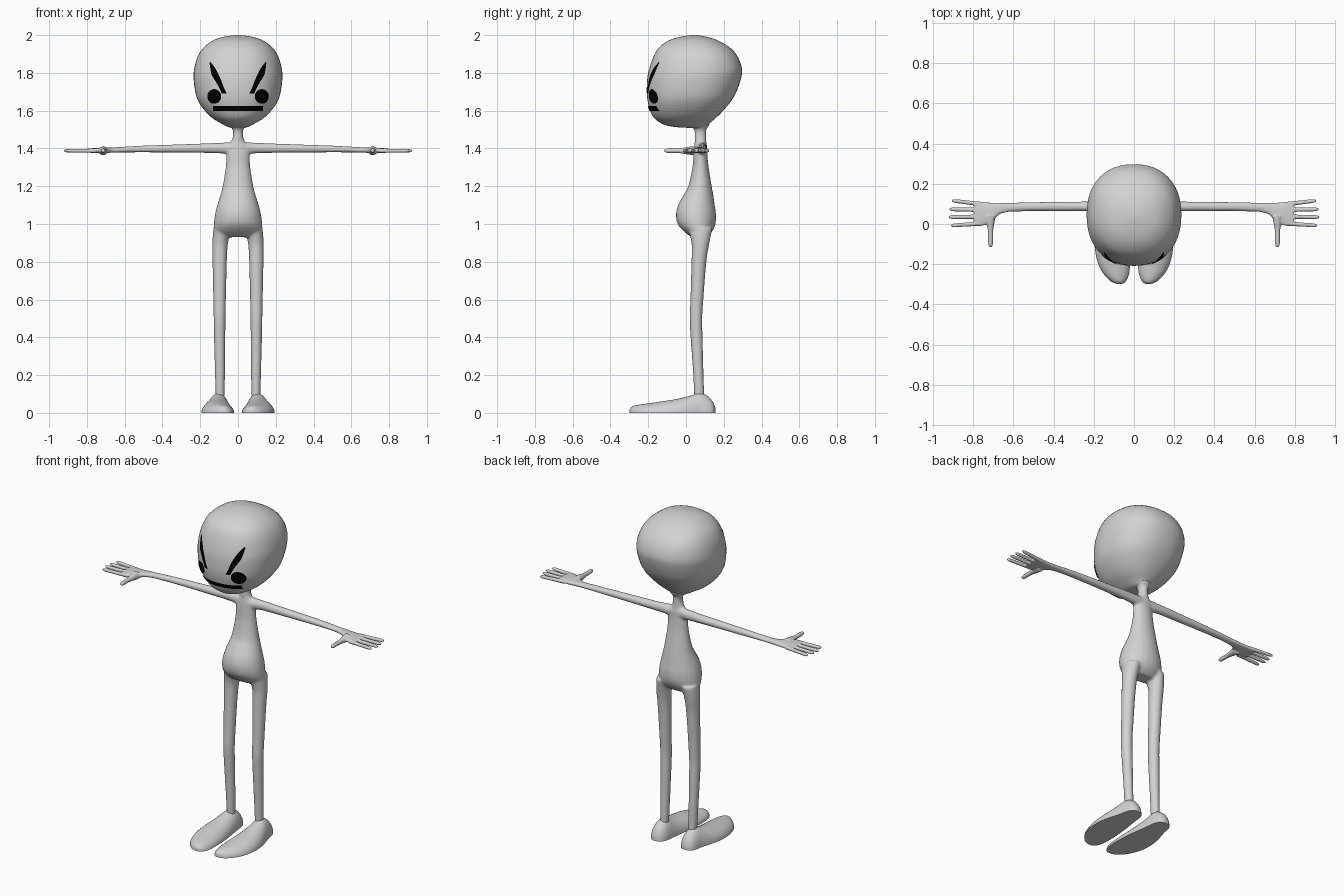
import bpy, bmesh, math
from mathutils import Vector
from mathutils.bvhtree import BVHTree

cube = bpy.data.objects.get("Cube")
if cube:
    bpy.data.objects.remove(cube, do_unlink=True)


def material(name, value):
    mat = bpy.data.materials.new(name)
    mat.use_nodes = True
    colour = (value, value, value, 1)
    mat.diffuse_color = colour
    mat.node_tree.nodes["Principled BSDF"].inputs["Base Color"].default_value = colour
    return mat


skin = material("light grey skin", 0.65)
ink = material("black face paint", 0.0)


def resample(rows, steps):
    """Smooth curve through rows of numbers."""
    out = []
    last = len(rows) - 1
    for i in range(last):
        a, b, c, d = (rows[j] for j in (max(i - 1, 0), i, i + 1, min(i + 2, last)))
        for s in range(steps):
            t = s / steps
            out.append([q + t / 2 * (r - p + t * (2 * p - 5 * q + 4 * r - w + t * (3 * (q - r) + w - p)))
                        for p, q, r, w in zip(a, b, c, d)])
    return out + [list(rows[last])]


def loft(bm, axis, rows, steps=4, sides=24, power=2.0, flat=False, flip=False):
    """Rows are position, u low, u high, v low, v high across the axis."""
    rings = []
    for pos, u0, u1, v0, v1 in resample(rows, steps):
        ring = []
        for k in range(sides):
            ang = math.tau * k / sides
            c, s = (math.copysign(abs(f) ** (2 / power), f) for f in (math.cos(ang), math.sin(ang)))
            u = (u0 + u1) / 2 + c * (u1 - u0) / 2
            v = v0 + (v1 - v0) * (max(s, 0) if flat else (s + 1) / 2)
            x, y, z = {"x": (pos, u, v), "y": (u, pos, v), "z": (u, v, pos)}[axis]
            ring.append(bm.verts.new((-x if flip else x, y, z)))
        rings.append(ring)
    for a, b in zip(rings, rings[1:]):
        for k in range(sides):
            n = (k + 1) % sides
            bm.faces.new((a[k], a[n], b[n], b[k]))
    bm.faces.new(rings[0])
    bm.faces.new(rings[-1])


def finish(name, bm, mat, voxel=0, rounds=0, mirror=False):
    bmesh.ops.recalc_face_normals(bm, faces=bm.faces)
    mesh = bpy.data.meshes.new(name)
    bm.to_mesh(mesh)
    bm.free()
    mesh.materials.append(mat)
    obj = bpy.data.objects.new(name, mesh)
    bpy.context.scene.collection.objects.link(obj)
    bpy.ops.object.select_all(action="DESELECT")
    obj.select_set(True)
    bpy.context.view_layer.objects.active = obj
    bpy.ops.object.shade_smooth_by_angle(angle=math.radians(50))
    if voxel:
        mod = obj.modifiers.new("blend", "REMESH")
        mod.mode = "VOXEL"
        mod.voxel_size = voxel
        mod.use_smooth_shade = True
        mod = obj.modifiers.new("soften", "SMOOTH")
        mod.factor = 0.5
        mod.iterations = rounds
    if mirror:
        mod = obj.modifiers.new("mirror", "MIRROR")
        mod.use_mirror_merge = False
    return obj


def centred(rows):
    return [(z, -w, w, y0, y1) for z, w, y0, y1 in rows]


# Head
bm = bmesh.new()
loft(bm, "z", centred([
    (1.508, .03, .03, .105), (1.515, .055, -.07, .11), (1.53, .085, -.125, .122),
    (1.56, .135, -.168, .157), (1.6, .176, -.19, .197), (1.65, .21, -.203, .238),
    (1.7, .226, -.208, .267), (1.77, .235, -.205, .291), (1.82, .232, -.195, .296),
    (1.88, .216, -.175, .277), (1.93, .186, -.147, .238), (1.97, .135, -.095, .173),
    (1.99, .08, -.035, .115), (2.0, .015, .025, .055)]), sides=48, power=2.25)
head = finish("head", bm, skin)
surface = BVHTree.FromPolygons([v.co for v in head.data.vertices],
                               [p.vertices for p in head.data.polygons])

# Body: neck, torso, arms and legs blended together
bm = bmesh.new()
loft(bm, "z", centred([
    (.93, .1, .03, .11), (.96, .127, -.01, .138), (1.0, .128, -.044, .156),
    (1.05, .122, -.053, .159), (1.1, .11, -.042, .152), (1.15, .094, -.015, .145),
    (1.2, .081, .012, .136), (1.3, .065, .034, .12), (1.37, .062, .04, .113),
    (1.41, .06, .043, .112), (1.43, .042, .046, .108), (1.46, .028, .045, .107),
    (1.5, .029, .043, .108), (1.53, .055, .01, .13)]))
for flip in (False, True):
    loft(bm, "z", [
        (.08, .072, .118, .043, .098), (.2, .069, .122, .038, .093),
        (.4, .067, .127, .024, .088), (.5, .066, .129, .019, .086),
        (.6, .064, .131, .023, .092), (.8, .059, .135, .029, .108),
        (.9, .053, .136, .029, .124), (.98, .035, .13, .01, .14)], flip=flip)
    loft(bm, "x", [
        (.02, .045, .11, 1.365, 1.435), (.1, .062, .112, 1.374, 1.43),
        (.25, .063, .112, 1.377, 1.424), (.5, .064, .109, 1.379, 1.415),
        (.66, .058, .104, 1.378, 1.406)], flip=flip)
finish("body", bm, skin, voxel=.007, rounds=5)

# Hands: palm, four fingers and thumb
bm = bmesh.new()
loft(bm, "x", [
    (.62, .061, .104, 1.38, 1.406), (.67, .048, .105, 1.378, 1.405),
    (.71, .005, .106, 1.375, 1.404), (.76, -.008, .11, 1.376, 1.402),
    (.795, -.008, .11, 1.379, 1.399)], power=2.6)
for base, tip, reach in ((.098, .116, .905), (.07, .073, .918), (.037, .034, .922), (.003, -.008, .91)):
    rows = []
    for t, r in ((0, .012), (.5, .0105), (.9, .0095), (1, .004)):
        y = base + (tip - base) * t
        rows.append((.75 + (reach - .75) * t, y - r, y + r, 1.388 - r, 1.388 + r))
    loft(bm, "x", rows, sides=12)
loft(bm, "y", [(y, .713 - r, .713 + r, 1.388 - r, 1.388 + r)
               for y, r in ((.04, .025), (0, .019), (-.04, .013), (-.1, .012), (-.115, .005))], sides=12)
finish("hands", bm, skin, voxel=.004, rounds=4, mirror=True)

# Feet with flat soles
bm = bmesh.new()
loft(bm, "y", [
    (-.298, .06, .085, 0, .02), (-.285, .04, .115, 0, .034), (-.25, .025, .15, 0, .043),
    (-.2, .02, .177, 0, .05), (-.13, .021, .193, 0, .061), (-.05, .028, .191, 0, .073),
    (.02, .038, .175, 0, .09), (.07, .045, .16, 0, .105), (.11, .05, .152, 0, .092),
    (.14, .063, .14, 0, .062), (.156, .085, .115, 0, .025)], sides=32, flat=True)
finish("feet", bm, skin, mirror=True)


# Painted face, draped over the front of the head
def paint(name, edges, columns=8, mirror=True):
    """Edges are pairs of (x, z) points joined across a strip."""
    bm = bmesh.new()
    grid = []
    for a, b in edges:
        row = []
        for k in range(columns + 1):
            x, z = Vector(a).lerp(Vector(b), k / columns)
            hit = surface.ray_cast(Vector((x, -1, z)), Vector((0, 1, 0)))
            row.append(bm.verts.new(hit[0] + hit[1].normalized() * math.copysign(.004, -hit[1].y)))
        grid.append(row)
    for a, b in zip(grid, grid[1:]):
        for k in range(columns):
            bm.faces.new((a[k], a[k + 1], b[k + 1], b[k]))
    if sum(f.normal.y for f in bm.faces if not f.normal_update()) > 0:
        bmesh.ops.reverse_faces(bm, faces=bm.faces)
    mesh = bpy.data.meshes.new(name)
    bm.to_mesh(mesh)
    bm.free()
    mesh.materials.append(ink)
    obj = bpy.data.objects.new(name, mesh)
    bpy.context.scene.collection.objects.link(obj)
    if mirror:
        obj.modifiers.new("mirror", "MIRROR").use_mirror_merge = False


eye = []
for i in range(21):
    ang = math.pi * (.02 + .96 * i / 20)
    x, h = .124 - .036 * math.cos(ang), .038 * math.sin(ang)
    eye.append(((x, 1.676 - h), (x, 1.676 + h)))
paint("eyes", eye)

brow = resample([(.143, 1.857, .148, 1.852), (.117, 1.82, .143, 1.815), (.09, 1.765, .135, 1.785),
                 (.075, 1.725, .105, 1.735), (.06, 1.692, .085, 1.692)], 5)
paint("eyebrows", [(r[:2], r[2:]) for r in brow])

paint("mouth", [((.013 * i, 1.6), (.013 * i, 1.625)) for i in range(-10, 11)], columns=4, mirror=False)
